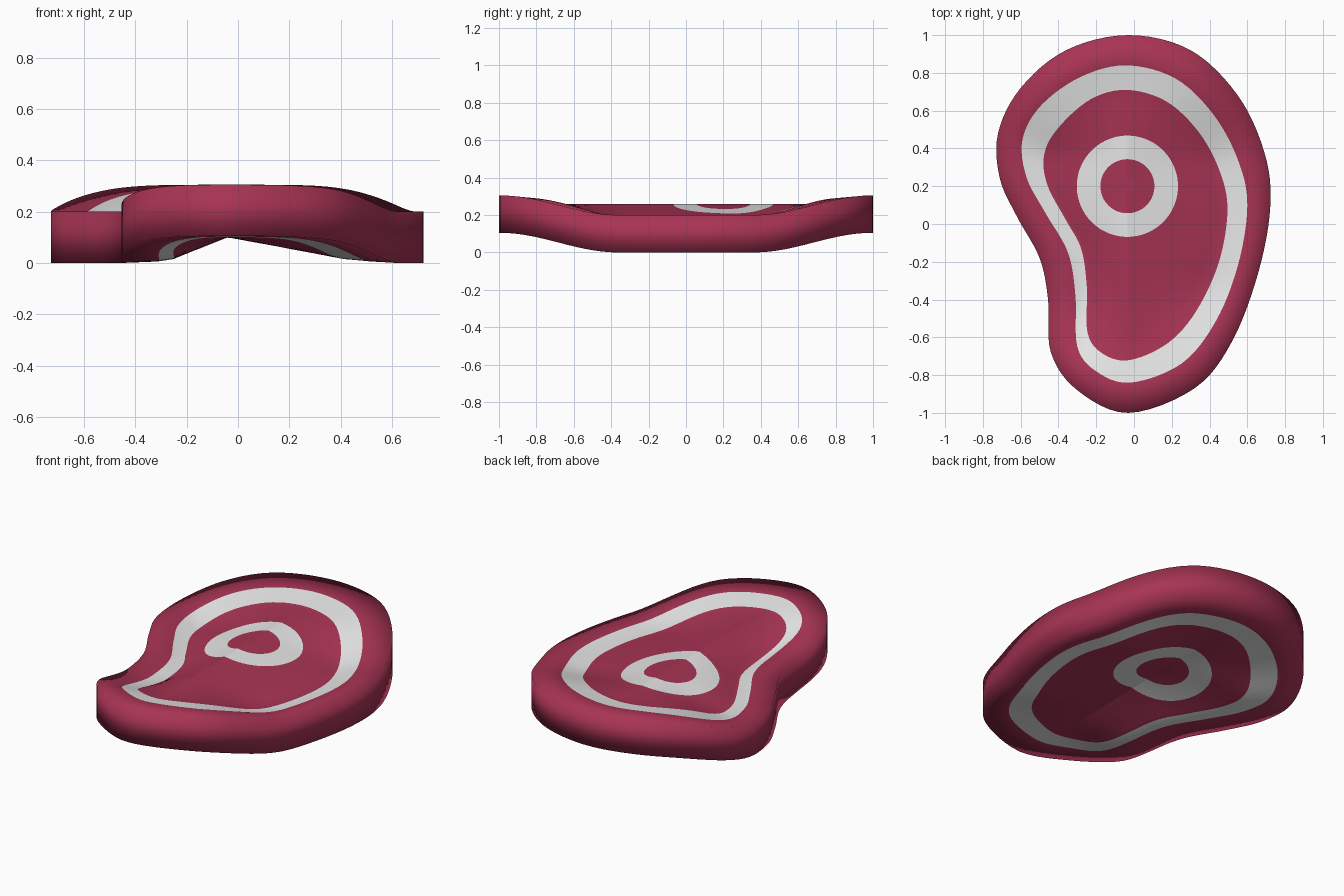
import bpy, bmesh, math
from mathutils import Vector

if "Cube" in bpy.data.objects:
    bpy.data.objects.remove(bpy.data.objects["Cube"])

# Outlines seen from above, clockwise from the back: rim, fat outside, fat inside
RIM = [(-.03, 1), (.3, .92), (.55, .68), (.69, .38), (.722, .1), (.66, -.25), (.52, -.62),
       (.32, -.87), (-.03, -1), (-.3, -.88), (-.44, -.68), (-.455, -.4), (-.5, -.18),
       (-.62, .04), (-.71, .24), (-.72, .48), (-.6, .72), (-.36, .92)]
FAT_OUT = [(-.04, .84), (.22, .77), (.42, .58), (.55, .34), (.6, .1), (.55, -.22), (.43, -.52),
           (.25, -.74), (-.02, -.84), (-.2, -.78), (-.3, -.65), (-.31, -.38), (-.35, -.15),
           (-.47, .06), (-.57, .25), (-.59, .45), (-.49, .63), (-.28, .78)]
FAT_IN = [(-.04, .71), (.17, .65), (.34, .49), (.45, .29), (.495, .08), (.45, -.2), (.33, -.46),
          (.18, -.63), (-.02, -.72), (-.16, -.69), (-.245, -.58), (-.25, -.33), (-.28, -.13),
          (-.36, .02), (-.46, .21), (-.475, .37), (-.4, .51), (-.23, .66)]
CENTRE = Vector((-.035, .2))
RIDGE_X = -.04
STEPS = 6


def material(name, rgb):
    m = bpy.data.materials.new(name)
    m.diffuse_color = (*rgb, 1)
    m.use_nodes = True
    m.node_tree.nodes["Principled BSDF"].inputs["Base Color"].default_value = m.diffuse_color
    return m


def spline(points):
    """Closed smooth curve through the points."""
    p = [Vector(q) for q in points]
    n, out = len(p), []
    for i in range(n):
        a, b, c, d = p[i - 1], p[i], p[(i + 1) % n], p[(i + 2) % n]
        for k in range(STEPS):
            t = k / STEPS
            out.append(.5 * (2 * b + (c - a) * t + (2 * a - 5 * b + 4 * c - d) * t * t
                             + (3 * b - a - 3 * c + d) * t ** 3))
    return out


def lift(y):
    """The two ends of the slab curl upward."""
    t = min(1, max(0, (abs(y) - .36) / .64))
    return .105 * (.5 - .5 * math.cos(math.pi * t))


rim, fat_out, fat_in = spline(RIM), spline(FAT_OUT), spline(FAT_IN)
N = len(rim)


def bone_loop(radius):
    return [CENTRE + (p - CENTRE).normalized() * radius for p in fat_in]


def roof(p, edge, ridge):
    """Height inside the fat: a ridge along y sloping straight to the edge."""
    hits = []
    for i in range(N):
        a, b = edge[i - 1], edge[i]
        if (a.y - p.y) * (b.y - p.y) <= 0 and a.y != b.y:
            hits.append(a.lerp(b, (p.y - a.y) / (b.y - a.y)))
    if not hits:
        return ridge
    side = max(hits, key=lambda h: h.x) if p.x > RIDGE_X else min(hits, key=lambda h: h.x)
    f = min(1, abs(p.x - RIDGE_X) / max(abs(side.x - RIDGE_X), .02))
    return ridge + (side.z - ridge) * f


bm = bmesh.new()


def ring(coords):
    return [bm.verts.new(c) for c in coords]


def bridge(a, b, mat):
    for i in range(N):
        f = bm.faces.new((a[i - 1], a[i], b[i], b[i - 1]))
        f.material_index = mat


def face_side(rim_z, out_z, in_z, out_k, in_k, ridge):
    """One broad side: rim, fat band, meat, bone ring, marrow."""
    def edge(loop, z, k):
        return [Vector((p.x, p.y, z + k * lift(r.y))) for p, r in zip(loop, rim)]
    e0, e1, e2 = edge(rim, rim_z, 1), edge(fat_out, out_z, out_k), edge(fat_in, in_z, in_k)
    rings = [ring(e0), ring(e1), ring(e2)]
    bone_out, bone_in = bone_loop(.268), bone_loop(.143)
    # never let the bone ring cross the fat where the slab narrows
    flat = [[a.lerp(b, t) for a, b in zip(fat_in, bone_out)] for t in (.2, .4, .6, .8, 1)]
    flat += [[a.lerp(b, .5) for a, b in zip(bone_out, bone_in)], bone_in, bone_loop(.07)]
    for loop in flat:
        rings.append(ring([(p.x, p.y, roof(p, e2, ridge)) for p in loop]))
    for k, mat in enumerate((0, 1, 0, 0, 0, 0, 0, 1, 1, 0)):
        bridge(rings[k], rings[k + 1], mat)
    mid = bm.verts.new((CENTRE.x, CENTRE.y, ridge))
    for i in range(N):
        bm.faces.new((rings[-1][i - 1], rings[-1][i], mid))
    return rings[0]


# Top, underside and the upright wall between them
top = face_side(.2, .188, .163, .98, .93, .26)
bottom = face_side(0, .006, .015, .92, .82, .1)
bridge(top, bottom, 0)
bmesh.ops.recalc_face_normals(bm, faces=bm.faces)
for f in bm.faces:
    f.smooth = True

mesh = bpy.data.meshes.new("steak")
bm.to_mesh(mesh)
bm.free()
mesh.materials.append(material("meat red", (.39, .034, .088)))
mesh.materials.append(material("fat white", (.8, .8, .8)))
steak = bpy.data.objects.new("steak", mesh)
bpy.context.collection.objects.link(steak)
